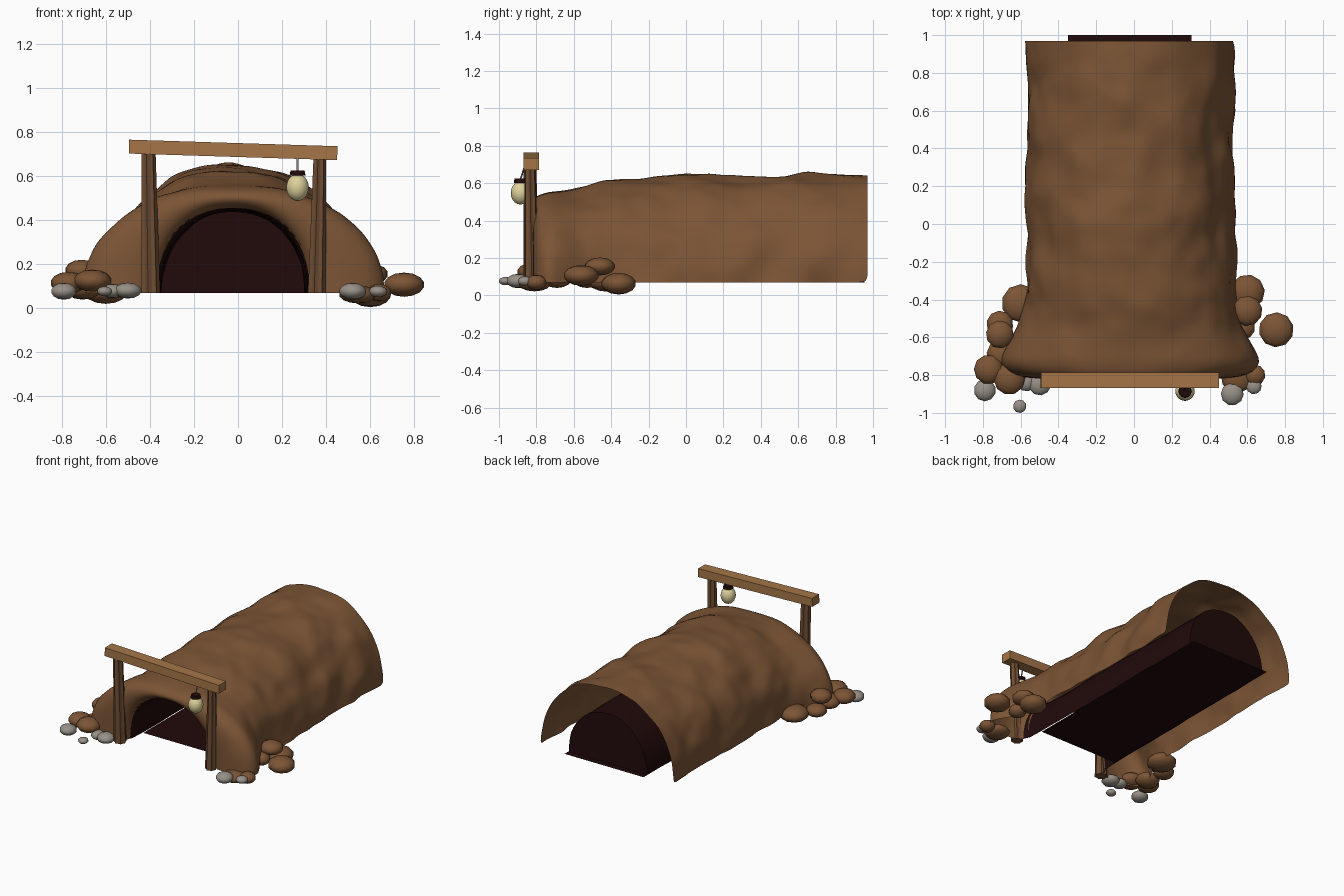
import bpy, bmesh, math
from mathutils import Vector, Matrix, noise

cube = bpy.data.objects.get("Cube")
if cube:
    bpy.data.objects.remove(cube, do_unlink=True)

GROUND = 0.07
CX = -0.022


def material(name, r, g, b):
    m = bpy.data.materials.new(name)
    m.use_nodes = True
    m.diffuse_color = (r, g, b, 1)
    bsdf = next(n for n in m.node_tree.nodes if n.type == 'BSDF_PRINCIPLED')
    bsdf.inputs["Base Color"].default_value = (r, g, b, 1)
    bsdf.inputs["Roughness"].default_value = 0.9
    return m


EARTH = material("earth brown", 0.2, 0.09, 0.036)
DARK = material("tunnel dark", 0.015, 0.003, 0.003)
POST = material("post wood", 0.16, 0.075, 0.034)
BEAM = material("beam wood", 0.38, 0.18, 0.065)
STONE = material("grey stone", 0.31, 0.28, 0.24)
GLASS = material("lantern cream", 0.72, 0.64, 0.33)
METAL = material("cord grey", 0.2, 0.18, 0.16)


def finish(name, bm, mat, smooth=None):
    me = bpy.data.meshes.new(name)
    bm.to_mesh(me)
    bm.free()
    me.materials.append(mat)
    ob = bpy.data.objects.new(name, me)
    bpy.context.scene.collection.objects.link(ob)
    if smooth:
        bpy.ops.object.select_all(action='DESELECT')
        ob.select_set(True)
        bpy.context.view_layer.objects.active = ob
        bpy.ops.object.shade_smooth_by_angle(angle=math.radians(smooth))
    return ob


def arch_sheet(rings, segs, power, bump, lining=False):
    """Loft half-oval rings (y, half width, height, bump factor) along y."""
    bm = bmesh.new()
    rows = []
    for y, hw, h, f in rings:
        row = []
        for i in range(segs + 1):
            a = math.pi * i / segs
            c, s = math.cos(a), max(0.0, math.sin(a))
            x = math.copysign(abs(c) ** (2 / power), c) * hw
            z = s ** (2 / power) * h
            p = Vector((x, y, z))
            n = noise.noise(p * 4.5) + 0.5 * noise.noise(p * 10)
            k = 1 + n * bump * f / hw
            row.append(bm.verts.new((CX + x * k, y, GROUND + z * k)))
        rows.append(row)
    for a, b in zip(rows, rows[1:]):
        for i in range(segs):
            quad = [a[i], b[i], b[i + 1], a[i + 1]]
            bm.faces.new(quad[::-1] if lining else quad)
    if lining:
        bm.faces.new(rows[-1])  # end wall
    return bm


def resample(keys, step):
    out = []
    for a, b in zip(keys, keys[1:]):
        n = max(1, round((b[0] - a[0]) / step))
        out += [[u + (v - u) * k / n for u, v in zip(a, b)] for k in range(n)]
    return out + [list(keys[-1])]


# Earth mound: rolled lip around the mouth, flared front, long back
lip = [(-0.745, 0.347, 0.385, 0), (-0.785, 0.358, 0.392, 0),
       (-0.815, 0.41, 0.415, 0.1), (-0.82, 0.49, 0.435, 0.2),
       (-0.81, 0.58, 0.455, 0.3), (-0.785, 0.655, 0.475, 0.4)]
body = [(-0.73, 0.692, 0.488, 0.5), (-0.65, 0.655, 0.494, 0.7),
        (-0.55, 0.6, 0.51, 1), (-0.45, 0.57, 0.535, 1),
        (-0.3, 0.555, 0.545, 1), (0, 0.555, 0.575, 1),
        (0.3, 0.55, 0.565, 1), (0.8, 0.55, 0.58, 1), (0.97, 0.55, 0.57, 0.6)]
mound = finish("earth_mound", arch_sheet(lip + resample(body, 0.05), 40, 2.15, 0.028),
               EARTH, 80)
sub = mound.modifiers.new("Smooth", 'SUBSURF')
sub.levels = sub.render_levels = 1

# Dark tunnel lining closed by an end wall, and its floor
lining = resample([(-0.775, 0.362, 0.395, 0), (-0.73, 0.34, 0.38, 0),
                   (-0.6, 0.335, 0.375, 0.6), (0.955, 0.325, 0.37, 0.5)], 0.1)
finish("tunnel_lining", arch_sheet(lining, 24, 2.1, 0.015, True), DARK, 50)
bm = bmesh.new()
bm.faces.new([bm.verts.new((CX + x, y, GROUND)) for x, y in
              ((-0.327, -0.62), (0.327, -0.62), (0.327, 1.0), (-0.327, 1.0))])
finish("tunnel_floor", bm, DARK)


def rod(name, base, top, r1, r2, sides, mat, flute=1.0, smooth=None):
    """Tapered rod between two points, optionally grooved lengthwise."""
    bm = bmesh.new()
    ends = []
    for p, r in ((base, r1), (top, r2)):
        ring = []
        for i in range(sides):
            a = 2 * math.pi * i / sides
            q = r * (flute if i % 2 else 1)
            ring.append(bm.verts.new((p[0] + q * math.cos(a), p[1] + q * math.sin(a), p[2])))
        ends.append(ring)
    low, high = ends
    for i in range(sides):
        j = (i + 1) % sides
        bm.faces.new((low[i], low[j], high[j], high[i]))
    bm.faces.new(low[::-1])
    bm.faces.new(high)
    return finish(name, bm, mat, smooth)


# Timber frame: two grooved posts and a slightly tilted beam
rod("right_post", (-0.398, -0.825, GROUND), (-0.408, -0.835, 0.72), 0.045, 0.034, 14, POST, 0.82)
rod("left_post", (0.355, -0.825, GROUND), (0.37, -0.835, 0.7), 0.042, 0.03, 14, POST, 0.82)
bm = bmesh.new()
bmesh.ops.create_cube(bm, size=1)
bmesh.ops.transform(bm, verts=bm.verts, matrix=(
    Matrix.Translation((-0.022, -0.828, 0.718))
    @ Matrix.Rotation(math.radians(1.8), 4, 'Y')
    @ Matrix.Diagonal((0.945, 0.083, 0.063, 1))))
finish("cross_beam", bm, BEAM)


def pebble(name, center, radii, mat, segs=10, rings=7, turn=0.0):
    bm = bmesh.new()
    bmesh.ops.create_uvsphere(bm, u_segments=segs, v_segments=rings, radius=1)
    bmesh.ops.transform(bm, verts=bm.verts, matrix=(
        Matrix.Translation(center) @ Matrix.Rotation(turn, 4, 'Z')
        @ Matrix.Diagonal((*radii, 1))))
    return finish(name, bm, mat, 60)


# Hanging lantern
LX, LY = 0.27, -0.885
pebble("lantern_globe", (LX, LY, 0.548), (0.052, 0.052, 0.062), GLASS, 14, 10)
rod("lantern_cap", (LX, LY, 0.602), (LX, LY, 0.624), 0.036, 0.032, 12, DARK, 1, 40)
rod("lantern_cord", (LX, LY, 0.62), (LX, -0.86, 0.7), 0.005, 0.005, 6, METAL, 1, 60)

# Rocks at the mouth: x, y, z, radius, half height
earth_rocks = [
    (-0.6, -0.42, 0.075, 0.104, 0.055), (-0.71, -0.53, 0.085, 0.073, 0.045),
    (-0.71, -0.585, 0.17, 0.076, 0.05), (-0.7, -0.69, 0.09, 0.083, 0.05),
    (-0.77, -0.77, 0.115, 0.08, 0.05), (-0.66, -0.82, 0.125, 0.086, 0.05),
    (0.6, -0.36, 0.063, 0.095, 0.058), (0.6, -0.46, 0.155, 0.082, 0.048),
    (0.753, -0.56, 0.107, 0.095, 0.055), (0.58, -0.55, 0.1, 0.062, 0.045),
    (0.64, -0.8, 0.07, 0.057, 0.04), (0.545, -0.81, 0.062, 0.088, 0.04)]
grey_stones = [
    (-0.79, -0.88, 0.077, 0.06, 0.038), (-0.605, -0.965, 0.077, 0.036, 0.022),
    (-0.5, -0.845, 0.08, 0.064, 0.036), (-0.57, -0.835, 0.078, 0.052, 0.032),
    (0.52, -0.9, 0.077, 0.062, 0.038), (0.635, -0.86, 0.076, 0.042, 0.026)]
for label, mat, items in (("earth_rock", EARTH, earth_rocks),
                          ("grey_stone", STONE, grey_stones)):
    for i, (x, y, z, r, h) in enumerate(items):
        pebble(f"{label}_{i + 1}", (x, y, z), (r, r, h), mat, turn=i * 0.7)
